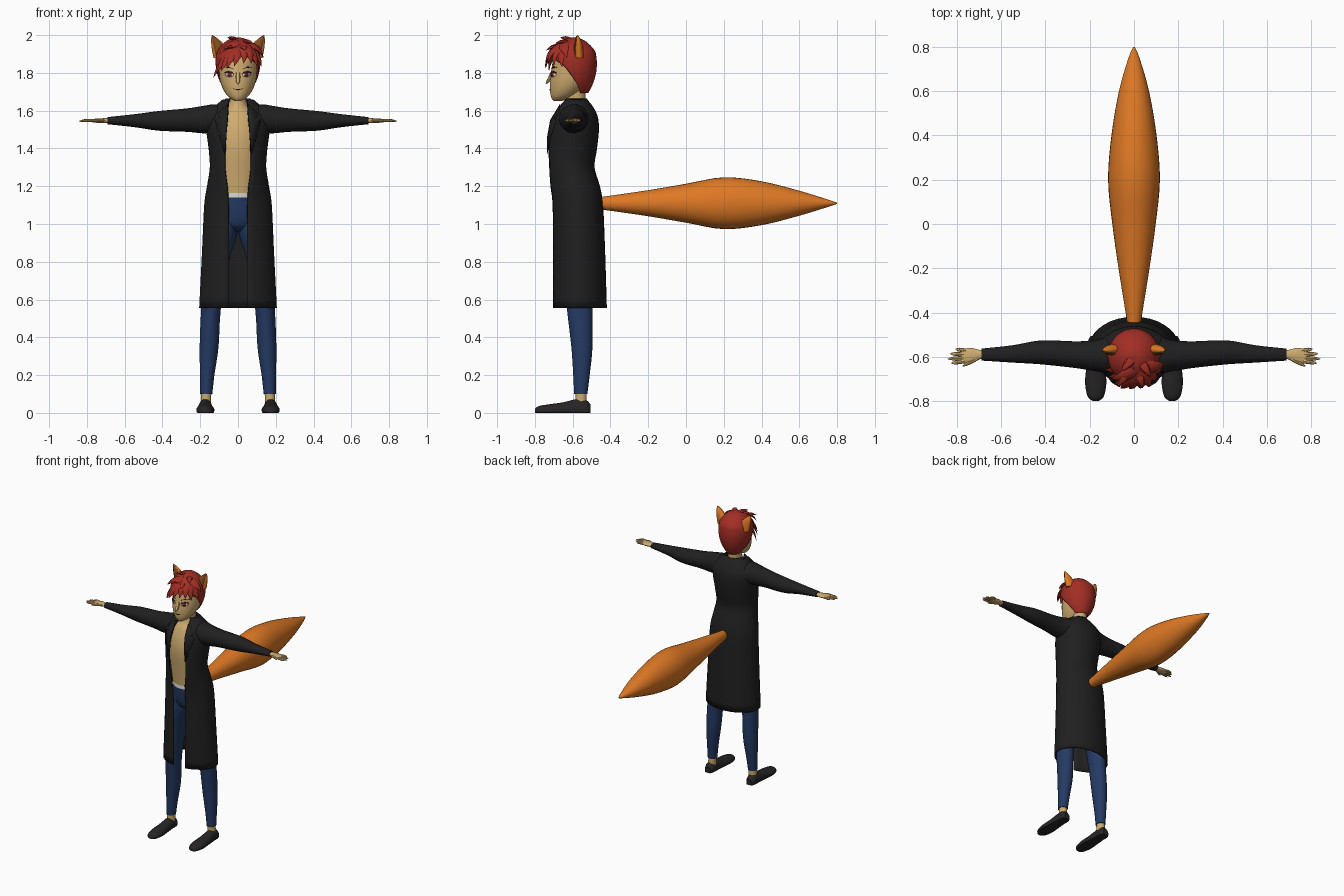
import bpy, bmesh, math
from mathutils import Vector

cube = bpy.data.objects.get("Cube")
if cube:
    bpy.data.objects.remove(cube, do_unlink=True)


def material(name, r, g, b):
    m = bpy.data.materials.new(name)
    m.use_nodes = True
    m.diffuse_color = (r, g, b, 1)
    bsdf = m.node_tree.nodes["Principled BSDF"]
    bsdf.inputs["Base Color"].default_value = (r, g, b, 1)
    bsdf.inputs["Roughness"].default_value = 0.8
    return m


BLACK = material("black_cloth", .014, .014, .014)
SKIN = material("skin", .62, .41, .16)
RED = material("red_hair", .36, .027, .018)
ORANGE = material("orange_fur", .73, .19, .018)
BROWN = material("inner_ear_brown", .22, .075, .015)
BLUE = material("blue_denim", .018, .042, .125)
SHOE = material("shoe_charcoal", .02, .018, .018)
WHITE = material("pale_grey", .65, .65, .62)
DARK = material("dark_line", .03, .01, .008)
IRIS = material("iris_red", .2, .015, .02)

X, Y, Z = Vector((1, 0, 0)), Vector((0, 1, 0)), Vector((0, 0, 1))


def smooth(rows, k=4):
    """Densify a list of section tuples with a Catmull-Rom spline."""
    out, last = [], len(rows) - 1
    for i in range(last):
        p = [rows[max(0, min(last, i + d))] for d in (-1, 0, 1, 2)]
        for j in range(k):
            t = j / k
            out.append(tuple(
                b + .5 * t * (c - a + t * (2*a - 5*b + 4*c - d + t * (3*(b - c) + d - a)))
                for a, b, c, d in zip(*p)))
    return out + [rows[-1]]


def ring(c, u, v, ru, rv, gap=0, n=32):
    """Ellipse of points, optionally left open by an angle either side of +v."""
    step = (2 * math.pi - 2 * gap) / n
    return [c + u * (ru * math.sin(gap + i * step)) + v * (rv * math.cos(gap + i * step))
            for i in range(n + 1)]


def finish(name, bm, mat, mirror=False, thick=0, angle=40):
    bmesh.ops.recalc_face_normals(bm, faces=bm.faces)
    me = bpy.data.meshes.new(name)
    bm.to_mesh(me)
    bm.free()
    me.materials.append(mat)
    me.shade_smooth()
    me.set_sharp_from_angle(angle=math.radians(angle))
    ob = bpy.data.objects.new(name, me)
    bpy.context.collection.objects.link(ob)
    if thick:
        mod = ob.modifiers.new("thickness", 'SOLIDIFY')
        mod.thickness, mod.offset = thick, 0
    if mirror:
        ob.modifiers.new("mirror", 'MIRROR').use_mirror_merge = False
    return ob


def loft(name, rings, mat, mirror=False, thick=0, caps=(True, True)):
    bm = bmesh.new()
    grid = [[bm.verts.new(p) for p in r] for r in rings]
    for a, b in zip(grid, grid[1:]):
        for i in range(len(a) - 1):
            bm.faces.new((a[i], a[i + 1], b[i + 1], b[i]))
    for cap, row in zip(caps, (grid[0], grid[-1])):
        if cap:
            bm.faces.new(row[:-1])
    bmesh.ops.remove_doubles(bm, verts=bm.verts, dist=1e-5)
    return finish(name, bm, mat, mirror, thick)


def upright(rows):
    """Rows of (z, centre x, half width, front y, back y, opening angle)."""
    return [ring(Vector((x, (f + b) / 2, z)), X, -Y, w, (b - f) / 2, a)
            for z, x, w, f, b, a in rows]


def body(name, rows, mat, **kw):
    loft(name, upright(smooth([r + (0,) for r in rows])), mat, **kw)


def strand(name, p0, p1, p2, w, flat, out, mat, power, mirror=False):
    """Tapered tube along a bent path, flattened along the out direction."""
    rings = []
    for i in range(9):
        t = i / 8
        p = p0 * (1 - t) ** 2 + p1 * (2 * t * (1 - t)) + p2 * t * t
        d = ((p1 - p0) * (1 - t) + (p2 - p1) * t).normalized()
        side = d.cross(out(p)).normalized()
        r = w * (1 - t ** power) + .001
        rings.append(ring(p, side, side.cross(d), r, r * flat, 0, 8))
    loft(name, rings, mat, mirror)


def surface_y(rows, x, z):
    """Front y of an upright loft at x, z."""
    rows = sorted(rows)
    for lo, hi in zip(rows, rows[1:]):
        if z <= hi[0]:
            break
    t = (z - lo[0]) / (hi[0] - lo[0])
    w, f, b = (lo[k] + (hi[k] - lo[k]) * t for k in (2, 3, 4))
    return (f + b) / 2 - (b - f) / 2 * math.sqrt(max(.05, 1 - (x / w) ** 2))


def plate(name, outline, rows, off, mat, mirror=True):
    """Thin patch lying just in front of an upright loft."""
    bm = bmesh.new()
    mid = tuple(sum(c) / len(outline) for c in zip(*outline))
    c, *vs = [bm.verts.new((x, surface_y(rows, x, z) - off, z)) for x, z in [mid] + outline]
    for a, b in zip(vs, vs[1:] + vs[:1]):
        bm.faces.new((c, a, b))
    finish(name, bm, mat, mirror, .002)


def oval(x, z, rx, rz):
    return [(x + rx * math.cos(i * math.pi / 8), z + rz * math.sin(i * math.pi / 8))
            for i in range(16)]


# Torso with neck, trousers, waistband and ankles
body("torso", [(1.1, 0, .11, -.685, -.47), (1.25, 0, .12, -.7, -.5), (1.4, 0, .13, -.715, -.49),
               (1.5, 0, .13, -.705, -.48), (1.58, 0, .105, -.675, -.5),
               (1.63, 0, .05, -.645, -.53), (1.71, 0, .047, -.64, -.53)], SKIN)
body("trouser_hips", [(1.145, 0, .115, -.69, -.465), (1.05, 0, .13, -.68, -.455),
                      (.99, 0, .11, -.66, -.465), (.96, 0, .05, -.62, -.5)], BLUE)
body("waistband", [(1.14, 0, .118, -.694, -.462), (1.165, 0, .116, -.692, -.464)], WHITE)
body("trouser_leg", [(1.08, .06, .065, -.665, -.47), (.95, .077, .073, -.665, -.475),
                     (.8, .113, .064, -.65, -.48), (.55, .143, .052, -.63, -.495),
                     (.35, .153, .05, -.607, -.495), (.2, .163, .038, -.597, -.51),
                     (.1, .168, .032, -.592, -.522)], BLUE, mirror=True)
body("ankle", [(.04, .17, .027, -.585, -.525), (.12, .168, .027, -.585, -.527)], SKIN, mirror=True)

# Shoes with flat soles
shoe = []
for y, w, h in smooth([(-.505, .022, .045), (-.53, .035, .068), (-.58, .037, .073),
                       (-.65, .043, .056), (-.72, .048, .046), (-.78, .036, .036),
                       (-.8, .012, .02)]):
    pts = ring(Vector((.173, y, h * .3)), X, Z, w, h * .7)
    shoe.append([Vector((p.x, p.y, max(0, p.z))) for p in pts])
loft("shoe", shoe, SHOE, mirror=True)

# Long open coat: z, half width, front, back, half opening
coat = smooth([(z, 0, w, f, b, math.asin(g / w)) for z, w, f, b, g in (
    (1.655, .08, -.65, -.525, .048), (1.625, .115, -.672, -.5, .05),
    (1.57, .165, -.705, -.472, .053), (1.5, .165, -.728, -.465, .06),
    (1.4, .152, -.737, -.475, .066), (1.3, .146, -.735, -.488, .068),
    (1.2, .16, -.722, -.46, .056), (1.1, .175, -.708, -.443, .05),
    (.85, .187, -.705, -.432, .048), (.555, .202, -.705, -.423, .048))])
loft("coat", upright(coat), BLACK, thick=.008, caps=(False, False))
plate("lapel", [(.052, 1.635), (.085, 1.61), (.108, 1.585), (.1, 1.565), (.12, 1.55),
                (.1, 1.46), (.07, 1.37), (.062, 1.46), (.056, 1.55)], coat, .012, BLACK)
collar = [(z, 0, w, f, b, .75) for z, w, f, b in (
    (1.615, .09, -.67, -.505), (1.65, .074, -.658, -.522), (1.662, .062, -.65, -.528))]
loft("collar", upright(collar), BLACK, thick=.008, caps=(False, False))

# Sleeves and hands
def sideways(rows):
    return [ring(Vector((x, y, z)), Y, Z, ry, rz) for x, z, rz, y, ry in smooth(rows)]


loft("sleeve", sideways([(.05, 1.565, .05, -.59, .06), (.12, 1.561, .072, -.592, .08),
                         (.18, 1.553, .073, -.595, .069), (.27, 1.55, .062, -.59, .06),
                         (.42, 1.546, .052, -.58, .054), (.55, 1.547, .034, -.587, .039),
                         (.69, 1.547, .019, -.59, .027)]), BLACK, mirror=True)
loft("palm", sideways([(.67, 1.547, .013, -.59, .018), (.7, 1.547, .013, -.59, .022),
                       (.74, 1.547, .012, -.594, .034), (.78, 1.547, .007, -.598, .03)]),
     SKIN, mirror=True)
for name, x0, y0, x1, y1 in (("little_finger", .76, -.572, .807, -.565),
                             ("ring_finger", .765, -.59, .832, -.586),
                             ("middle_finger", .765, -.606, .842, -.609),
                             ("index_finger", .765, -.62, .827, -.629),
                             ("thumb", .705, -.605, .775, -.643)):
    a, b = Vector((x0, y0, 1.547)), Vector((x1, y1, 1.544))
    strand(name, a, (a + b) / 2 + Z * .004, b, .0085, .9, lambda p: Z, SKIN, 5, True)

# Head and face
head = smooth([(1.652, 0, .018, -.702, -.655, 0), (1.672, 0, .05, -.714, -.6, 0),
               (1.71, 0, .077, -.72, -.545, 0), (1.76, 0, .095, -.72, -.5, 0),
               (1.82, 0, .101, -.712, -.49, 0), (1.88, 0, .1, -.7, -.49, 0),
               (1.93, 0, .08, -.67, -.51, 0), (1.96, 0, .03, -.61, -.56, 0)])
loft("head", upright(head), SKIN)
strand("nose", Vector((0, -.71, 1.80)), Vector((0, -.72, 1.765)), Vector((0, -.742, 1.742)),
       .011, .8, lambda p: -Y, SKIN, 6)
plate("eye_white", oval(.046, 1.79, .022, .012), head, .002, WHITE)
plate("iris", oval(.045, 1.791, .011, .012), head, .004, IRIS)
plate("upper_lash", [(.02, 1.793), (.03, 1.805), (.05, 1.81), (.072, 1.803), (.068, 1.797),
                     (.048, 1.802), (.032, 1.798)], head, .005, DARK)
plate("eyebrow", [(.022, 1.82), (.05, 1.834), (.078, 1.828), (.05, 1.827)], head, .005, DARK)
plate("mouth", [(-.03, 1.717), (0, 1.712), (.03, 1.717), (0, 1.707)], head, .003, DARK, False)

# Hair cap, open over the face
loft("hair_cap", upright(smooth([
    (1.695, 0, .05, -.64, -.52, 1.9), (1.74, 0, .086, -.69, -.497, 1.75),
    (1.79, 0, .106, -.71, -.481, 1.45), (1.84, 0, .115, -.715, -.475, 1.1),
    (1.88, 0, .115, -.717, -.477, .5), (1.915, 0, .105, -.708, -.485, .12),
    (1.95, 0, .08, -.68, -.515, 0), (1.975, 0, .045, -.64, -.55, 0),
    (1.985, 0, .006, -.6, -.59, 0)])), RED, thick=.006, caps=(False, True))

# Swept fringe and tufts growing from the parting
centre, parting = Vector((0, -.595, 1.84)), Vector((.025, -.64, 1.955))
for i, tip in enumerate([(-.13, -.655, 1.775), (-.115, -.69, 1.80), (-.09, -.725, 1.81),
                         (-.06, -.742, 1.825), (-.02, -.745, 1.835), (.03, -.742, 1.85),
                         (.07, -.73, 1.85), (.1, -.70, 1.835), (.125, -.655, 1.83),
                         (.135, -.63, 1.88), (-.12, -.62, 1.85), (-.1, -.70, 1.90)]):
    tip = Vector(tip)
    mid = (parting + tip) / 2 - centre
    strand(f"fringe_lock_{i + 1}", parting, centre + mid.normalized() * (mid.length + .05),
           tip, .032, .4, lambda p: p - centre, RED, 2.2)
for i, (root, tip) in enumerate([((.0, -.6, 1.96), (-.055, -.665, 1.985)),
                                 ((.03, -.62, 1.955), (.075, -.69, 1.955)),
                                 ((-.02, -.66, 1.935), (-.075, -.735, 1.925)),
                                 ((.02, -.67, 1.93), (.04, -.74, 1.92))]):
    a, b = Vector(root), Vector(tip)
    strand(f"hair_tuft_{i + 1}", a, (a + b) / 2 + Z * .02, b, .024, .6,
           lambda p: p - centre, RED, 2)

# Animal ears with dark inner faces
ear = smooth([(1.88, .083, .047, -.59, -.54, 0), (1.93, .098, .041, -.59, -.545, 0),
              (1.965, .115, .027, -.585, -.553, 0), (1.99, .13, .011, -.58, -.565, 0),
              (2.0, .136, .002, -.575, -.571, 0)])
loft("ear", upright(ear), ORANGE, mirror=True)
inner = [[Vector((x + s * w * .68, (f + b) / 2 - (b - f) * .5 * math.sqrt(1 - (s * .68) ** 2) - .002, z))
          for s in (-1, -.5, 0, .5, 1)] for z, x, w, f, b, _ in ear[:-3]]
loft("inner_ear", inner, BROWN, mirror=True, thick=.003, caps=(False, False))

# Bushy tail
loft("tail", [ring(Vector((0, y, 1.11)), X, Z, rx, rz) for y, rx, rz in smooth([
    (-.46, .03, .032), (-.4, .038, .04), (-.2, .07, .069), (0, .098, .103), (.2, .117, .137),
    (.4, .102, .116), (.6, .068, .066), (.75, .025, .02), (.8, .003, .003)])], ORANGE)
